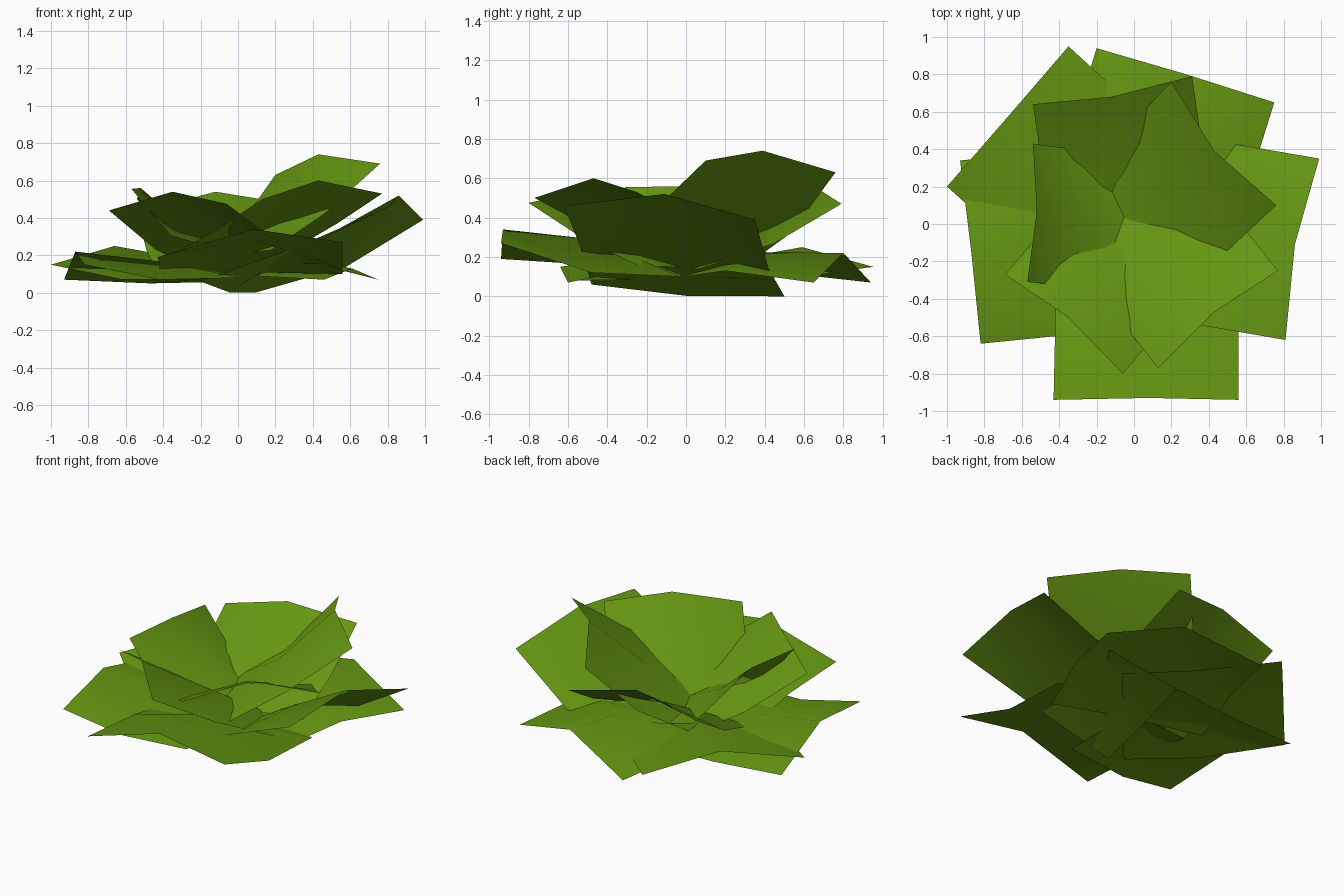
import bpy
from mathutils import Vector as V

green = bpy.data.materials.new("leaf green")
green.diffuse_color = (0.13, 0.31, 0.006, 1)


def leaf(name, tip, step1, step2, ridge, end_ridge=0.02):
    """Squarish ridged sheet of three rows. tip = left, rib and right points;
    step1 and step2 carry the two side edges inward, past the middle of the plant."""
    a, m, b = [V(p) for p in tip]
    rows = [(a, m, b)]
    for steps, lift in ((step1, ridge), (step2, end_ridge)):
        a, b = a + V(steps[0]), b + V(steps[-1])
        up = (b - a).cross(V(steps[0])).normalized()
        if up.z < 0:
            up = -up
        rows.append((a, (a + b) / 2 + up * lift, b))   # rib stands above the edges
    verts = [p for row in rows for p in row]
    faces = [(i, i + 1, i + 4, i + 3) for i in (0, 1, 3, 4)]
    # keep the upper side as the outside
    if (verts[1] - verts[0]).cross(verts[3] - verts[0]).dot(up) < 0:
        faces = [f[::-1] for f in faces]
    me = bpy.data.meshes.new(name)
    me.from_pydata(verts, [], faces)
    me.materials.append(green)
    me.shade_smooth()
    bpy.context.collection.objects.link(bpy.data.objects.new(name, me))


# low spreading outer leaves
leaf("outer_leaf_front", [(-.43, -.94, .19), (.08, -.93, .34), (.56, -.94, .27)],
     [(.01, .46, -.03), (0, .46, -.15)], [(0, .45, -.08), (0, .45, -.02)], 0.15)
leaf("outer_leaf_right", [(.81, -.62, .46), (.86, -.11, .52), (.99, .35, .39)],
     [(-.46, .08, -.20), (-.41, .07, -.25)], [(-.55, .06, -.20), (-.49, .08, -.14)], 0.09, -0.03)
leaf("outer_leaf_back", [(-.20, .94, .07), (.28, .80, .22), (.75, .65, .07)],
     [(-.14, -.45, .05), (-.14, -.45, .06)], [(-.14, -.43, -.04), (-.15, -.41, -.06)], 0.10)
leaf("outer_leaf_back_left", [(-.35, .95, .15), (-.66, .59, .25), (-1, .20, .15)],
     [(.37, -.34, -.05), (.38, -.34, -.08)], [(.33, -.30, -.01), (.33, -.30, 0)], 0.10)
leaf("outer_leaf_left", [(-.82, -.64, .15), (-.87, -.15, .22), (-.93, .34, .07)],
     [(.40, .04, -.08), (.46, .04, -.02)], [(.44, .04, .01), (.48, .04, .01)], 0.11)

# raised inner leaves
leaf("inner_leaf_back", [(-.54, .64, .43), (-.12, .68, .54), (.31, .79, .47)],
     [(.05, -.34, -.20), (.05, -.34, -.20)], [(.06, -.38, -.13), (.06, -.38, -.13)], 0.08)
leaf("inner_leaf_back_right", [(.76, .10, .69), (.43, .39, .74), (.20, .76, .63)],
     [(-.30, -.28, -.27), (-.22, -.23, -.31)], [(-.28, -.26, -.19), (-.28, -.26, -.19)], 0.08)
leaf("inner_leaf_left", [(-.57, -.31, .555), (-.52, .07, .56), (-.54, .43, .50)],
     [(.21, -.02, -.25), (.21, -.03, -.23)], [(.35, 0, -.10), (.35, 0, -.09)], 0.09)
leaf("inner_leaf_front_left", [(-.69, -.27, .44), (-.35, -.50, .54), (-.06, -.80, .475)],
     [(.25, .29, -.21), (.25, .29, -.19)], [(.26, .27, -.13), (.26, .27, -.13)], 0.08)
leaf("inner_leaf_front_right", [(.13, -.77, .50), (.43, -.47, .60), (.77, -.25, .53)],
     [(-.24, .30, -.16), (-.24, .30, -.16)], [(-.24, .30, -.14), (-.24, .30, -.14)], 0.08)
